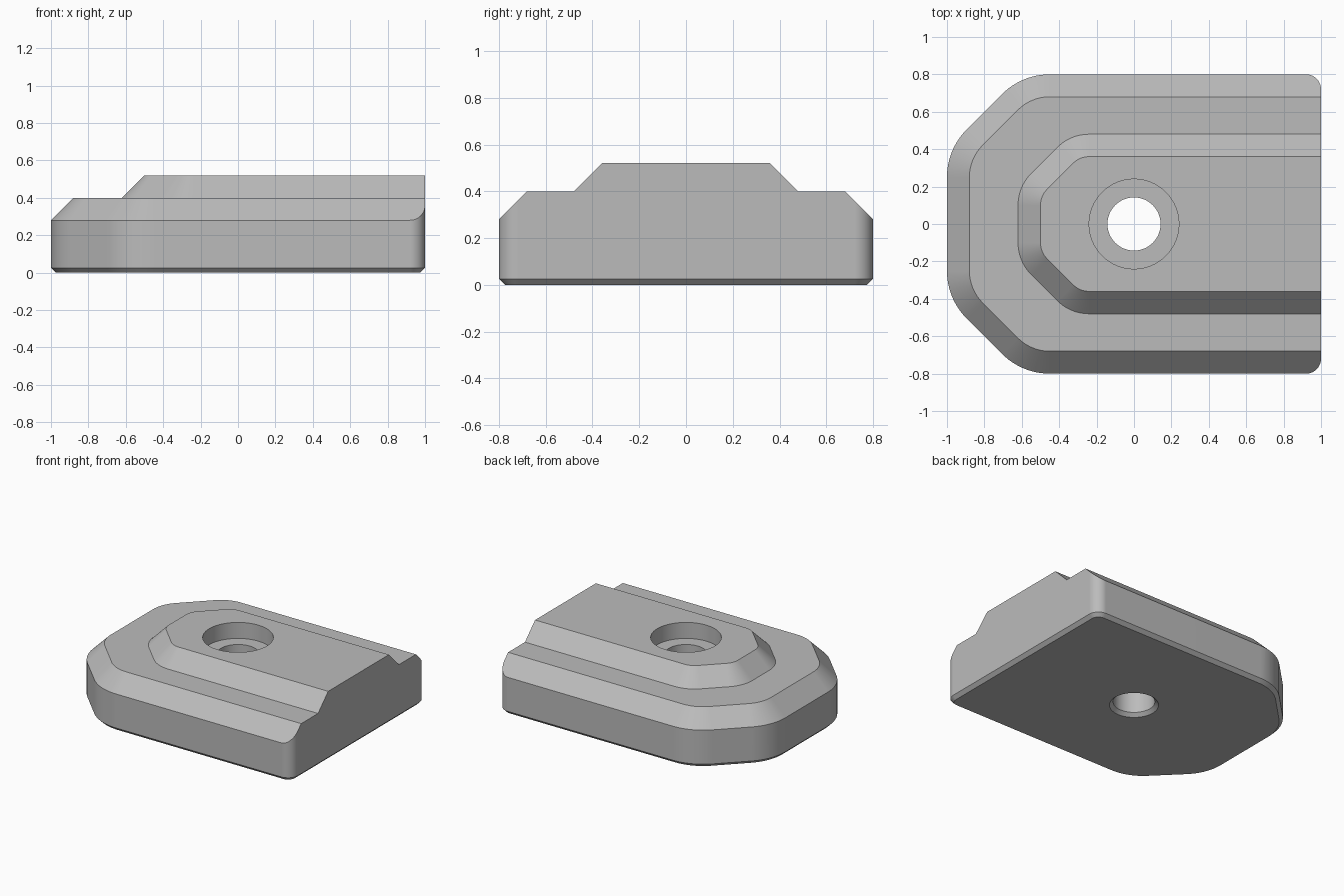
import bpy, bmesh
from math import sin, cos, tan, radians, pi

if "Cube" in bpy.data.objects:
    bpy.data.objects.remove(bpy.data.objects["Cube"], do_unlink=True)

SEGMENTS = 12
BEVEL = 0.025

grey = bpy.data.materials.new("plain grey")
grey.use_nodes = True
colour = (0.5, 0.5, 0.5, 1)
grey.diffuse_color = colour
grey.node_tree.nodes["Principled BSDF"].inputs["Base Color"].default_value = colour


def arc(cx, cy, r, start, end):
    steps = [radians(start + (end - start) * i / SEGMENTS) for i in range(SEGMENTS + 1)]
    return [(cx + r * cos(a), cy + r * sin(a)) for a in steps]


def outline(half_width, nose, cut, radius, end, inset=0, corner=0):
    """Plate outline with a cut, rounded nose at -x and a square or rounded end at +x."""
    t = radius * tan(pi / 8)
    half = []
    if corner:
        half += arc(end - corner, half_width - corner, corner - inset, 0, 90)
    else:
        half.append((end - inset, half_width - inset))
    half += arc(nose + cut + t, half_width - radius, radius - inset, 90, 135)
    half += arc(nose + radius, half_width - cut - t, radius - inset, 135, 180)
    return half + [(x, -y) for x, y in reversed(half)]


def loft(name, rings):
    """Closed solid through rings of (outline, height)."""
    bm = bmesh.new()
    loops = [[bm.verts.new((x, y, z)) for x, y in pts] for pts, z in rings]
    bm.faces.new(list(reversed(loops[0])))
    bm.faces.new(loops[-1])
    for low, high in zip(loops, loops[1:]):
        n = len(low)
        for i in range(n):
            j = (i + 1) % n
            bm.faces.new((low[i], low[j], high[j], high[i]))
    bmesh.ops.recalc_face_normals(bm, faces=bm.faces)
    mesh = bpy.data.meshes.new(name)
    bm.to_mesh(mesh)
    bm.free()
    mesh.materials.append(grey)
    obj = bpy.data.objects.new(name, mesh)
    bpy.context.collection.objects.link(obj)
    return obj


def combine(target, tool, operation):
    mod = target.modifiers.new(operation.lower(), "BOOLEAN")
    mod.operation, mod.solver, mod.object = operation, "EXACT", tool
    bpy.context.view_layer.objects.active = target
    bpy.ops.object.modifier_apply(modifier=mod.name)
    bpy.data.objects.remove(tool, do_unlink=True)


def base(inset, end=1.3, corner=0):
    return outline(0.8, -1, 0.4, 0.36, end, inset, corner)


def step(inset):
    return outline(0.48, -0.62, 0.28, 0.24, 1.3, inset)


def circle(r):
    return [(r * cos(2 * pi * i / 64), r * sin(2 * pi * i / 64)) for i in range(64)]


# Sloped tiers, oversized so the wall trim gives a clean edge
plate = loft("stepped_plate", [
    (base(-0.2), -0.1), (base(-0.2), 0.08), (base(0.12), 0.4)])
upper_tier = loft("upper_tier", [
    (step(-0.1), 0.3), (step(0.12), 0.52)])
combine(plate, upper_tier, "UNION")

# Outer walls with rounded end corners and bevelled underside
walls = loft("wall_trim", [
    (base(BEVEL, 1, 0.08), 0), (base(0, 1, 0.08), BEVEL), (base(0, 1, 0.08), 0.8)])
combine(plate, walls, "INTERSECT")

# Counterbored screw hole with a bevelled lower rim
hole = loft("hole_cutter", [
    (circle(0.142 + 2 * BEVEL), -BEVEL), (circle(0.142), BEVEL),
    (circle(0.142), 0.4), (circle(0.24), 0.4), (circle(0.24), 0.7)])
combine(plate, hole, "DIFFERENCE")

# Smooth curves, crisp edges
bpy.ops.object.select_all(action="DESELECT")
plate.select_set(True)
bpy.context.view_layer.objects.active = plate
bpy.ops.object.shade_smooth_by_angle(angle=radians(25))
weighted = plate.modifiers.new("weighted normals", "WEIGHTED_NORMAL")
weighted.keep_sharp = True
